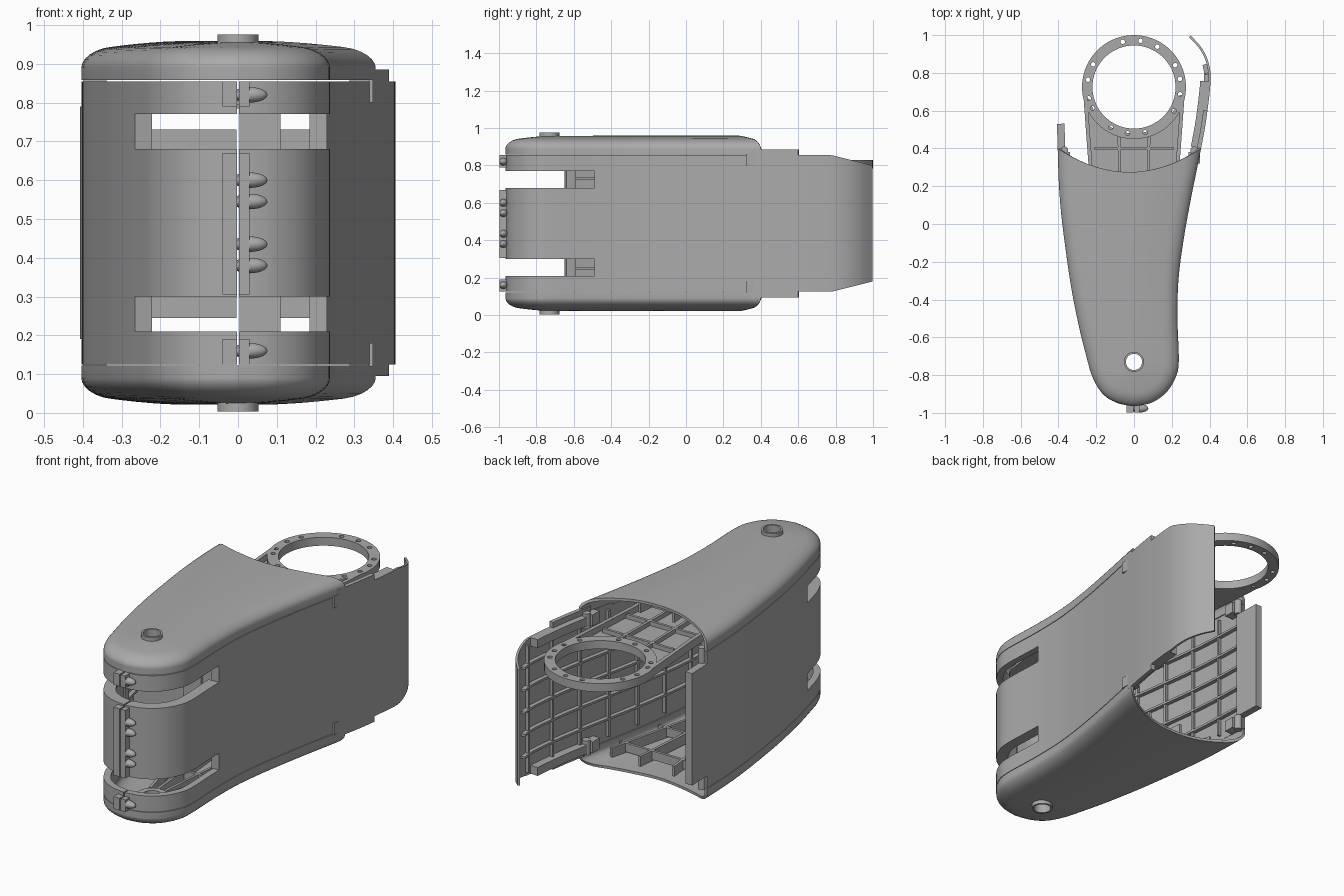
import bpy, bmesh, math
from mathutils import Vector

cube = bpy.data.objects.get("Cube")
if cube:
    bpy.data.objects.remove(cube, do_unlink=True)

grey = bpy.data.materials.new("plain grey")
grey.use_nodes = True
grey.diffuse_color = (0.4, 0.4, 0.4, 1)
grey.node_tree.nodes["Principled BSDF"].inputs["Base Color"].default_value = (0.4, 0.4, 0.4, 1)
parts = []
MID = 0.49          # mirror height
HUB = (0, -0.73)    # pivot axis


def finish(name, bm):
    bmesh.ops.remove_doubles(bm, verts=bm.verts, dist=0.0002)
    bmesh.ops.recalc_face_normals(bm, faces=bm.faces)
    mesh = bpy.data.meshes.new(name)
    bm.to_mesh(mesh)
    bm.free()
    obj = bpy.data.objects.new(name, mesh)
    mesh.materials.append(grey)
    bpy.context.scene.collection.objects.link(obj)
    parts.append(obj)
    return obj


def prism(name, outline, z0, z1):
    bm = bmesh.new()
    face = bm.faces.new([bm.verts.new((x, y, z0)) for x, y in outline])
    top = bmesh.ops.extrude_face_region(bm, geom=[face])["geom"]
    bmesh.ops.translate(bm, vec=(0, 0, z1 - z0), verts=[v for v in top if isinstance(v, bmesh.types.BMVert)])
    return finish(name, bm)


def box(name, x0, x1, y0, y1, z0, z1):
    return prism(name, [(x0, y0), (x1, y0), (x1, y1), (x0, y1)], z0, z1)


def bar(name, a, b, width, z0, z1):
    a, b = Vector(a), Vector(b)
    d = (b - a).normalized() * width / 2
    n = Vector((-d.y, d.x))
    return prism(name, [a + n, a - n, b - n, b + n], z0, z1)


def circle(c, r, n=48, a0=0, a1=360):
    return [(c[0] + r * math.cos(math.radians(a0 + (a1 - a0) * i / n)),
             c[1] + r * math.sin(math.radians(a0 + (a1 - a0) * i / n))) for i in range(n)]


def cut(obj, outline, z0=-1, z1=2):
    cutter = prism("cutter", outline, z0, z1)
    cutter.hide_render = True
    mod = obj.modifiers.new("hole", "BOOLEAN")
    mod.operation, mod.solver, mod.object = "DIFFERENCE", "EXACT", cutter
    dg = bpy.context.evaluated_depsgraph_get()
    obj.data = bpy.data.meshes.new_from_object(obj.evaluated_get(dg))
    obj.modifiers.clear()
    parts.remove(cutter)
    bpy.data.objects.remove(cutter, do_unlink=True)


def spline(pts, n=6):
    p = [Vector(q) for q in pts]
    p = [p[0]] + p + [p[-1]]
    out = []
    for a, b, c, d in zip(p, p[1:], p[2:], p[3:]):
        for i in range(n):
            t = i / n
            out.append(0.5 * (2 * b + (c - a) * t + (2 * a - 5 * b + 4 * c - d) * t * t
                              + (3 * b - a - 3 * c + d) * t ** 3))
    return out + [p[-1]]


# Side outlines from the nose to the rear
RIGHT = spline([(.003, -.965), (.09, -.947), (.167, -.896), (.217, -.82), (.237, -.73), (.23, -.5),
                (.235, -.3), (.26, -.1), (.295, .1), (.335, .3), (.355, .4), (.382, .55),
                (.405, .75), (.396, .85), (.36, .93), (.3, .998)])
LEFT = spline([(-.003, -.965), (-.09, -.947), (-.165, -.9), (-.22, -.81), (-.255, -.69), (-.29, -.55),
               (-.33, -.35), (-.36, -.15), (-.385, .05), (-.398, .22), (-.404, .4), (-.408, .53)])


def at(path, y):
    for a, b in zip(path, path[1:]):
        if a.y <= y <= b.y and b.y > a.y:
            return a.lerp(b, (y - a.y) / (b.y - a.y))
    return path[0].copy() if y < path[0].y else path[-1].copy()


# Curved wall following a side outline, thickened inward
def wall(name, path, y0, y1, thick, z0, z1, chamfer=0):
    pts = [at(path, y0)] + [p for p in path if y0 + .002 < p.y < y1 - .002] + [at(path, y1)]
    side = 1 if path is RIGHT else -1
    bm = bmesh.new()
    rows = []
    for i, p in enumerate(pts):
        d = (pts[min(i + 1, len(pts) - 1)] - pts[max(i - 1, 0)]).normalized()
        q = p + Vector((-d.y, d.x)) * side * thick
        if y0 < -.9 and i == 0:
            q.x = p.x
        c = chamfer * max(0, (p.y - .78) / .22)
        rows.append([bm.verts.new((v.x, v.y, z)) for v, z in
                     ((p, z0 + c), (p, z1 - c), (q, z1 - c), (q, z0 + c))])
    for a, b in zip(rows, rows[1:]):
        for k in range(4):
            bm.faces.new((a[k], a[(k + 1) % 4], b[(k + 1) % 4], b[k]))
    bm.faces.new(rows[0])
    bm.faces.new(rows[-1])
    return finish(name, bm)


def both(fn, name, *args):
    """Make a part at the top and its mirror at the bottom; z range is last."""
    *rest, z0, z1 = args
    fn("upper_" + name, *rest, z0, z1)
    fn("lower_" + name, *rest, 2 * MID - z1, 2 * MID - z0)


# Side shells, nose straps and inner stiffening grid
for tag, path, slot, rear in (("left", RIGHT, -.49, 1.0), ("right", LEFT, -.65, .4)):
    wall(tag + "_side_panel", path, slot, rear, .012, .125, .855, .055)
    wall(tag + "_slot_jamb", path, slot, slot + .05, .045, .125, .855)
    wall(tag + "_nose_panel", path, -.965, slot, .035, .30, .68)
    both(wall, tag + "_nose_strap", path, -.965, slot, .035, .77, .855)
    both(wall, tag + "_nose_lip", path, -.965, slot, .06, .665, .68)
    end = min(rear, .86) - .01
    for i in range(5):
        z = .25 + .12 * i
        wall(tag + "_long_rib", path, slot + .05, end, .034, z - .006, z + .006)
    y = -.35
    while y < end:
        wall(tag + "_upright_rib", path, y, y + .012, .03, .15, .83)
        y += .19

# Rear edges of the side shells
both(wall, "left_rear_rail", RIGHT, .4, .755, .055, .81, .855)
both(wall, "left_tongue", RIGHT, .34, .6, .022, .855, .885)
wall("right_end_plate", LEFT, .38, .53, .04, .19, .79)
for s, path in ((-1, RIGHT), (1, LEFT)):
    p = at(path, .39)
    both(prism, "clip_post", circle((p.x + s * .035, p.y), .02, 20), .79, .87)
    both(box, "clip_block", p.x + s * .035 - .03, p.x + s * .035 + .03, .32, .38, .80, .86)

# Inner partition behind the nose
box("right_partition", -.31, -.004, -.46, -.445, .245, .73)
box("left_partition", .004, .22, -.46, -.445, .245, .73)
box("left_partition_web", .004, .11, -.47, -.455, .21, .77)

# Hinge flanges and bolts on the nose
for z0, z1, bolts in ((.125, .19, [.16]), (.305, .67, [.38, .435, .545, .6]), (.79, .855, [.82])):
    for x0, x1 in ((-.04, -.003), (.003, .03)):
        box("hinge_flange", x0, x1, -.998, -.945, z0, z1)
    for z in bolts:
        bm = bmesh.new()
        bmesh.ops.create_uvsphere(bm, u_segments=20, v_segments=12, radius=1)
        for v in bm.verts:
            v.co = Vector((.03 + .046 * v.co.x, -.976 + .022 * v.co.y, z + .02 * v.co.z))
        finish("hinge_bolt", bm)

# Crowned covers with a rolled edge and a concave rear
EDGE = [p for p in LEFT[::-1] + RIGHT if p.y < .55]


def edge_distance(p):
    best = 9
    for a, b in zip(EDGE, EDGE[1:]):
        ab = b - a
        t = max(0, min(1, (p - a).dot(ab) / ab.length_squared))
        best = min(best, (a + ab * t - p).length)
    return best


def cover(name, flip):
    rows, cols = 40, 28
    bm = bmesh.new()
    level = (lambda z: 2 * MID - z) if flip else (lambda z: z)
    grid = []
    for i in range(rows + 1):
        y = -.965 + 1.365 * (i / rows) ** 2
        xl, xr = at(LEFT, y).x, at(RIGHT, y).x
        dip = .125 * max(0, (y + .3) / .7) ** 1.5
        line = []
        for j in range(cols + 1):
            u = math.sin(math.pi * (j / cols - .5))
            p = Vector(((xl + xr) / 2 + u * (xr - xl) / 2, y - dip * (1 - u * u)))
            d = 0 if abs(u) > .9999 or i == 0 else edge_distance(p)
            roll = math.sqrt(max(0, 1 - (1 - min(d / .07, 1)) ** 2))
            crown = math.sin(min(d / .28, 1) * math.pi / 2)
            line.append(bm.verts.new((p.x, p.y, level(.89 + .043 * roll + .026 * crown))))
        grid.append(line)
    for a, b in zip(grid, grid[1:]):
        for j in range(cols):
            bm.faces.new((a[j], a[j + 1], b[j + 1], b[j]))
    # Skirt around the sides and nose
    rim = [r[0] for r in grid[::-1]] + grid[0][1:-1] + [r[-1] for r in grid]
    low = [bm.verts.new((v.co.x, v.co.y, level(.858))) for v in rim]
    for k in range(len(rim) - 1):
        bm.faces.new((rim[k], rim[k + 1], low[k + 1], low[k]))
    obj = finish(name, bm)
    if sum(f.normal.z for f in obj.data.polygons) * (-1 if flip else 1) < 0:
        obj.data.flip_normals()
    mod = obj.modifiers.new("shell", "SOLIDIFY")
    mod.thickness, mod.offset = .014, -1
    cut(obj, circle(HUB, .045, 32))


cover("upper_cover", False)
cover("lower_cover", True)

# Hub collars and ribs inside the covers
for name, r0, r1, z0, z1 in (("hub_collar", .043, .053, .93, .976), ("hub_boss", .045, .075, .87, .945)):
    for tag, a, b in (("upper_", z0, z1), ("lower_", 2 * MID - z1, 2 * MID - z0)):
        cut(prism(tag + name, circle(HUB, r1, 32), a, b), circle(HUB, r0, 32))
for x in (-.3, -.1, .1, .27):
    both(bar, "cover_spoke", (x * .2, -.66), (x, .25), .014, .875, .93)
for y in (-.4, -.1, .16):
    both(bar, "cover_crossbar", (at(LEFT, y).x + .03, y), (at(RIGHT, y).x - .03, y), .014, .875, .922)

# Swing arm: ring with bolt holes, ribbed plate running to the hub
C = (0, .725)
ring = prism("arm_ring", circle(C, .275, 72), .785, .83)
cut(ring, circle(C, .22, 72))
for a in (104, 82, 60, 28, 10, -9, -31, -76, -98, -120, -153, -166, 171, 151):
    a = math.radians(a)
    cut(ring, circle((C[0] + .247 * math.cos(a), C[1] + .247 * math.sin(a)), .012, 14))
neck = [(-.268, .68), (-.24, .3), (-.19, -.6)]
plate = circle(C, .245, 30, 350, 190) + neck + circle(HUB, .17, 20, 180, 360) + [(-x, y) for x, y in neck[::-1]]
arm = prism("arm_plate", plate, .785, .797)
cut(arm, circle(HUB, .09, 32))
for s in (-1, 1):
    for (xa, ya), (xb, yb) in zip(neck, neck[1:]):
        bar("arm_rail", (s * (abs(xa) - .01), ya), (s * (abs(xb) - .01), yb), .02, .785, .83)
    bar("arm_inner_rail", (s * .08, .47), (s * .06, -.6), .014, .785, .82)
for y in (.4, .2, 0, -.2, -.4):
    bar("arm_crossbar", (-.21, y), (.21, y), .014, .785, .82)

# Smooth shading with sharp edges kept
bpy.ops.object.select_all(action="DESELECT")
for obj in parts:
    obj.select_set(True)
bpy.context.view_layer.objects.active = parts[0]
bpy.ops.object.shade_smooth_by_angle(angle=math.radians(35))
